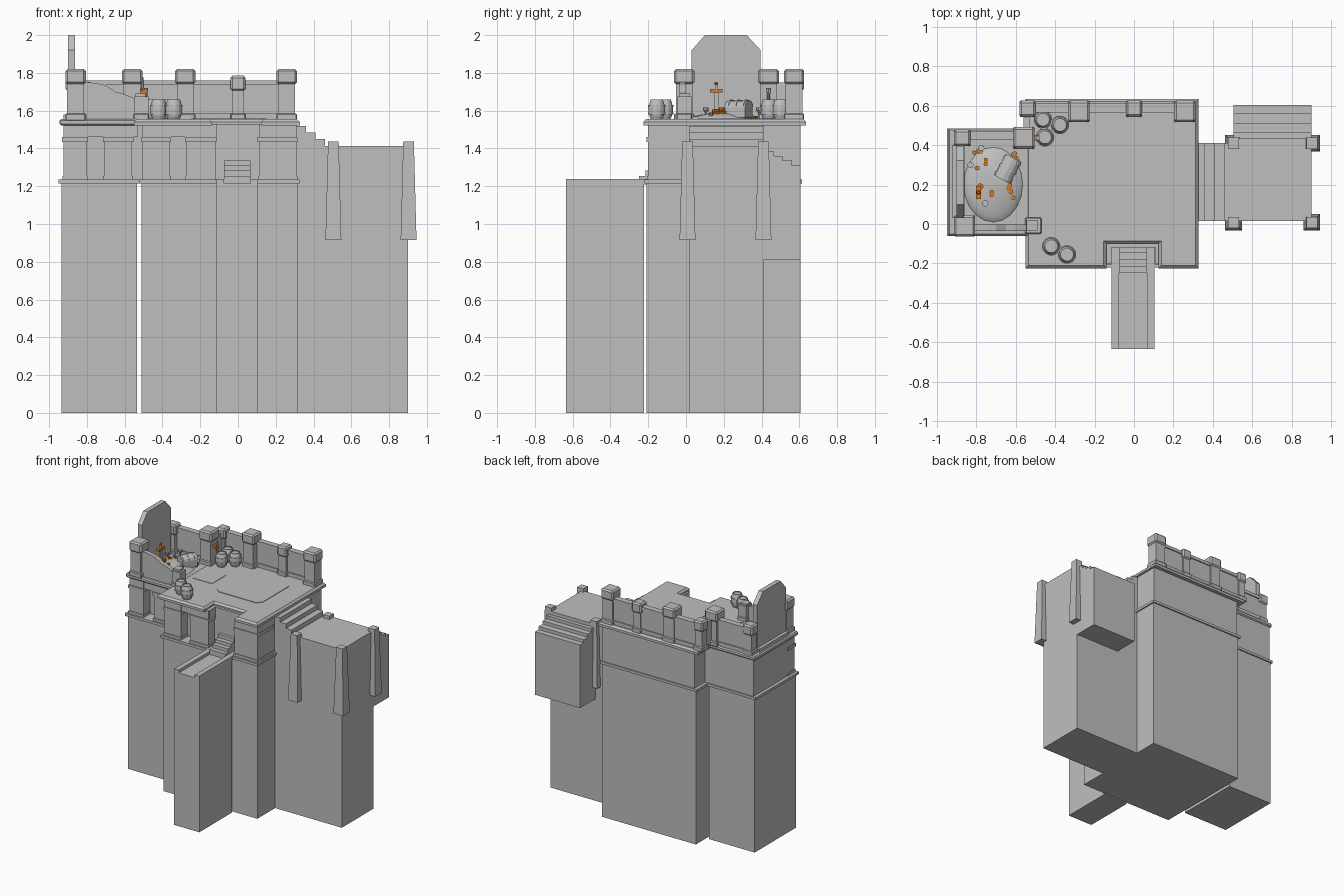
import bpy, bmesh, math, random
from mathutils import Matrix, Vector

old = bpy.data.objects.get("Cube")
if old:
    bpy.data.objects.remove(old, do_unlink=True)
random.seed(4)


def material(name, rgb):
    m = bpy.data.materials.new(name)
    m.use_nodes = True
    m.diffuse_color = (*rgb, 1)
    m.node_tree.nodes["Principled BSDF"].inputs["Base Color"].default_value = (*rgb, 1)
    return m


STONE = material("grey stone", (0.52, 0.52, 0.52))
GOLD = material("orange gold", (0.75, 0.2, 0.01))


def finish(name, bm, mat, smooth=False):
    bmesh.ops.recalc_face_normals(bm, faces=bm.faces)
    mesh = bpy.data.meshes.new(name)
    bm.to_mesh(mesh)
    bm.free()
    mesh.materials.append(mat)
    ob = bpy.data.objects.new(name, mesh)
    bpy.context.collection.objects.link(ob)
    if smooth:
        for p in mesh.polygons:
            p.use_smooth = True
    return ob


def box(name, x, y, z, mat=STONE, bevel=0, flare=1):
    """Box from (min, max) pairs; flare widens the bottom."""
    bm = bmesh.new()
    bmesh.ops.create_cube(bm, size=1)
    for v in bm.verts:
        k = flare if v.co.z < 0 else 1
        v.co = [(r[0] + r[1]) / 2 + c * (r[1] - r[0]) * s
                for r, c, s in zip((x, y, z), v.co, (k, k, 1))]
    if bevel:
        bmesh.ops.bevel(bm, geom=bm.edges[:], offset=bevel, segments=1, affect='EDGES')
    return finish(name, bm, mat)


def prism(name, points, low, high, axis='z', mat=STONE, bevel=0):
    """Extrude a 2D outline along one axis, with an optional chamfered rim."""
    place = {'x': lambda a, b, c: (c, a, b), 'y': lambda a, b, c: (a, c, b),
             'z': lambda a, b, c: (a, b, c)}[axis]
    bm = bmesh.new()
    face = bm.faces.new([bm.verts.new(place(a, b, low)) for a, b in points])
    top = bmesh.ops.extrude_face_region(bm, geom=[face])["geom"]
    shift = Vector(place(0, 0, high - low))
    bmesh.ops.translate(bm, vec=shift, verts=[g for g in top if isinstance(g, bmesh.types.BMVert)])
    if bevel:
        rim = [e for g in top if isinstance(g, bmesh.types.BMFace) for e in g.edges]
        bmesh.ops.bevel(bm, geom=rim, offset=bevel, segments=1, affect='EDGES')
    return finish(name, bm, mat)


def lathe(name, profile, at, sides=14, mat=STONE):
    """Turn a (radius, height) profile around a vertical axis."""
    bm = bmesh.new()
    rings = [[bm.verts.new((at[0] + r * math.cos(i * math.tau / sides),
                            at[1] + r * math.sin(i * math.tau / sides), at[2] + h))
              for i in range(sides)] for r, h in profile]
    for a, b in zip(rings, rings[1:]):
        for i in range(sides):
            j = (i + 1) % sides
            bm.faces.new((a[i], a[j], b[j], b[i]))
    bm.faces.new(rings[0])
    bm.faces.new(rings[-1])
    return finish(name, bm, mat)


DECK = 1.555
BAND = 1.235

# Tall bases of the two towers
box("main_tower_base", (-.51, .315), (-.208, .605), (0, 1.22))
box("side_tower_base", (-.935, -.535), (-.045, .475), (0, 1.22))
box("main_base_band", (-.525, .325), (-.22, .615), (1.215, BAND))
box("side_base_band", (-.95, -.525), (-.06, .485), (1.215, BAND))

# Recessed upper storeys
box("main_upper_storey", (-.5, .31), (-.12, .605), (BAND, 1.53))
box("side_upper_storey", (-.925, -.5), (.04, .475), (BAND, 1.53))
box("main_lintel", (-.5, -.115), (-.195, -.1), (1.46, 1.53))
box("side_lintel", (-.925, -.53), (-.035, .05), (1.46, 1.53))

# Front piers with feet and capitals
for i, (x0, x1, y0, y1) in enumerate([
        (-.925, -.8, -.04, .05), (-.71, -.56, -.04, .05), (-.505, -.36, -.2, -.1),
        (-.275, -.12, -.2, -.1), (.11, .31, -.2, .0)]):
    box(f"pier_{i}", (x0, x1), (y0, y1), (BAND, 1.53))
    box(f"pier_capital_{i}", (x0 - .006, x1 + .006), (y0 - .008, y1), (1.435, 1.46))
    box(f"pier_foot_{i}", (x0 - .004, x1 + .004), (y0 - .006, y1), (BAND, 1.255))

# Deck slabs, the main one notched for the stair
prism("main_deck", [(-.55, -.225), (-.14, -.225), (-.14, -.1), (.125, -.1), (.125, -.225),
                    (.327, -.225), (.327, .635), (-.55, .635)], 1.522, DECK, bevel=.014)
box("side_deck", (-.945, -.53), (-.06, .485), (1.522, DECK), bevel=.008)
box("deck_hatch", (-.5, -.33), (.145, .325), (DECK, DECK + .003))
c = .035
pad = [(-.25 + c, .06), (.15 - c, .06), (.15, .06 + c), (.15, .46 - c),
       (.15 - c, .46), (-.25 + c, .46), (-.25, .46 - c), (-.25, .06 + c)]
prism("deck_pad", pad, DECK, DECK + .004)

# Front walkway with curbs and steps
box("walkway_base", (-.115, .105), (-.635, -.222), (0, 1.215))
for side, (x0, x1) in (("right", (-.115, -.075)), ("left", (.065, .105))):
    box(f"walkway_curb_{side}", (x0, x1), (-.635, -.12), (1.21, 1.238))
for i in range(4):
    box(f"walkway_step_{i}", (-.075, .065), (-.25 + i * .035, -.1), (1.21, 1.255 + i * .027))

# Landing block with steps on its inner side and back
box("landing_block", (.31, .9), (.015, .41), (0, 1.412))
for i in range(3):
    box(f"landing_step_{i}", (.3, .46 - i * .05), (.015, .41), (1.35, 1.45 + i * .035))
prism("rear_steps", [(.4, .81), (.605, .81), (.605, 1.31), (.56, 1.31), (.56, 1.335), (.51, 1.335),
                     (.51, 1.36), (.465, 1.36), (.465, 1.385), (.435, 1.385), (.435, 1.412),
                     (.4, 1.412)], .505, .9, 'x')
for i, (x, y) in enumerate([(.505, .008), (.903, .008), (.505, .41), (.903, .41)]):
    box(f"landing_buttress_{i}", (x - .028, x + .028), (y - .028, y + .028), (.915, 1.438), flare=1.5)


# Parapet posts with feet and chamfered caps
def post(i, x, y, half, top):
    h = half - .01
    box(f"post_shaft_{i}", (x - h, x + h), (y - h, y + h), (DECK, top - .02))
    box(f"post_foot_{i}", (x - half, x + half), (y - half, y + half), (DECK - .01, DECK + .03), bevel=.006)
    box(f"post_cap_{i}", (x - half, x + half), (y - half, y + half), (top - .08, top), bevel=.011)


for i, p in enumerate([(.258, .572, .054, 1.82), (0, .585, .041, 1.785), (-.28, .572, .054, 1.82),
                       (-.54, .585, .041, 1.785), (-.56, .437, .055, 1.82),
                       (-.872, .437, .042, 1.785), (-.86, -.01, .054, 1.82)]):
    post(i, *p)
box("broken_post", (-.548, -.475), (-.045, .028), (DECK, 1.675))
box("broken_post_foot", (-.553, -.47), (-.05, .033), (DECK - .01, 1.585), bevel=.006)
box("broken_post_stub", (-.545, -.49), (-.035, .02), (1.665, 1.69))

# Parapet walls with plinth and coping
for name, x, y in (("rear_wall", (-.52, .24), (.575, .605)),
                   ("side_rear_wall", (-.86, -.57), (.435, .465)),
                   ("link_wall", (-.56, -.53), (.44, .58))):
    box(name, x, y, (DECK, 1.75))
    if name != "link_wall":
        box(name + "_coping", x, (y[0] - .008, y[1] + .008), (1.735, 1.76))
        box(name + "_plinth", x, (y[0] - .008, y[1] + .008), (DECK, 1.585))
prism("crumbled_wall", [(-.83, DECK), (-.52, DECK), (-.52, 1.65), (-.56, 1.67), (-.61, 1.69), (-.65, 1.7),
                        (-.7, 1.735), (-.75, 1.745), (-.83, 1.755)], -.035, -.002, 'y')
box("outer_wall_plinth", (-.925, -.86), (.03, .4), (DECK, 1.58))
prism("tall_headstone", [(.03, DECK), (.395, DECK), (.395, 1.92), (.322, 2), (.1, 2), (.03, 1.92)],
      -.9, -.863, 'x')

# Barrels
barrel = [(.032, 0), (.037, .012), (.039, .018), (.044, .036), (.045, .052), (.044, .068),
          (.039, .086), (.037, .092), (.033, .104), (.029, .104), (.029, .098)]
for i, (x, y) in enumerate([(-.462, .53), (-.376, .503), (-.452, .44), (-.42, -.113), (-.34, -.155)]):
    lathe(f"barrel_{i}", barrel, (x, y, DECK))
    for h in (.03, .07):
        lathe(f"barrel_hoop_{i}", [(.045, h - .005), (.047, h - .005), (.047, h + .005), (.045, h + .005)],
              (x, y, DECK))

# Treasure mound
bm = bmesh.new()
bmesh.ops.create_uvsphere(bm, u_segments=20, v_segments=12, radius=1)
bmesh.ops.delete(bm, geom=[v for v in bm.verts if v.co.z < -.01], context='VERTS')
for v in bm.verts:
    lump = 1 + .15 * math.sin(4 * v.co.x + 3 * v.co.y)
    v.co = (-.715 + v.co.x * .15, .2 + v.co.y * .19, DECK + v.co.z ** 1.5 * .04 * lump if v.co.z > 0 else DECK)
finish("treasure_mound", bm, STONE, smooth=True)

# Chest with a rounded lid, turned on the deck
turn = Matrix.Translation((-.64, .28, DECK)) @ Matrix.Rotation(math.radians(62), 4, 'Z')
lid = [(.045 * math.cos(a * math.pi / 6), .065 + .035 * math.sin(a * math.pi / 6)) for a in range(7)]
prism("chest_lid", lid, -.062, .062, 'x').matrix_world = turn
box("chest_body", (-.06, .06), (-.042, .042), (.01, .065)).matrix_world = turn
for x in (-.045, 0, .045):
    strap = [(a * 1.08, b + .003) for a, b in lid]
    prism("chest_strap", strap, x - .007, x + .007, 'x').matrix_world = turn

# Scattered coins
for cx, cy in [(-.775, .375), (-.8, .365), (-.8, .29), (-.745, .315), (-.73, .155), (-.61, .35),
               (-.6, .33), (-.63, .21), (-.64, .185), (-.635, .16), (-.615, .135)]:
    for k in range(2):
        p = (cx + random.uniform(-.012, .012), cy + random.uniform(-.012, .012))
        d = ((p[0] + .715) / .15) ** 2 + ((p[1] - .2) / .19) ** 2
        z = DECK + .042 * max(0, 1 - d) ** .75
        lathe("coin", [(.011, -.004), (.011, .012)], (*p, z), 8, GOLD)

# Planted sword, goblets and wall torch
box("sword_blade", (-.794, -.784), (.148, .172), (1.56, 1.7))
box("sword_guard", (-.802, -.776), (.126, .194), (1.695, 1.714), GOLD)
box("sword_grip", (-.796, -.782), (.153, .167), (1.714, 1.74))
lathe("sword_pommel", [(.006, 0), (.011, .008), (.006, .016)], (-.789, .16, 1.735), 8, GOLD)
goblet = [(.014, 0), (.004, .008), (.004, .022), (.015, .034), (.016, .05)]
for x, y, m in ((-.83, .3, STONE), (-.755, .105, STONE), (-.775, .385, STONE), (-.78, .19, GOLD)):
    lathe("goblet", goblet, (x, y, DECK + .012), 10, m)
box("torch_bracket", (-.515, -.485), (.425, .449), (1.69, 1.71), GOLD)
lathe("torch_handle", [(.006, 0), (.011, .07)], (-.488, .437, 1.65), 8)
